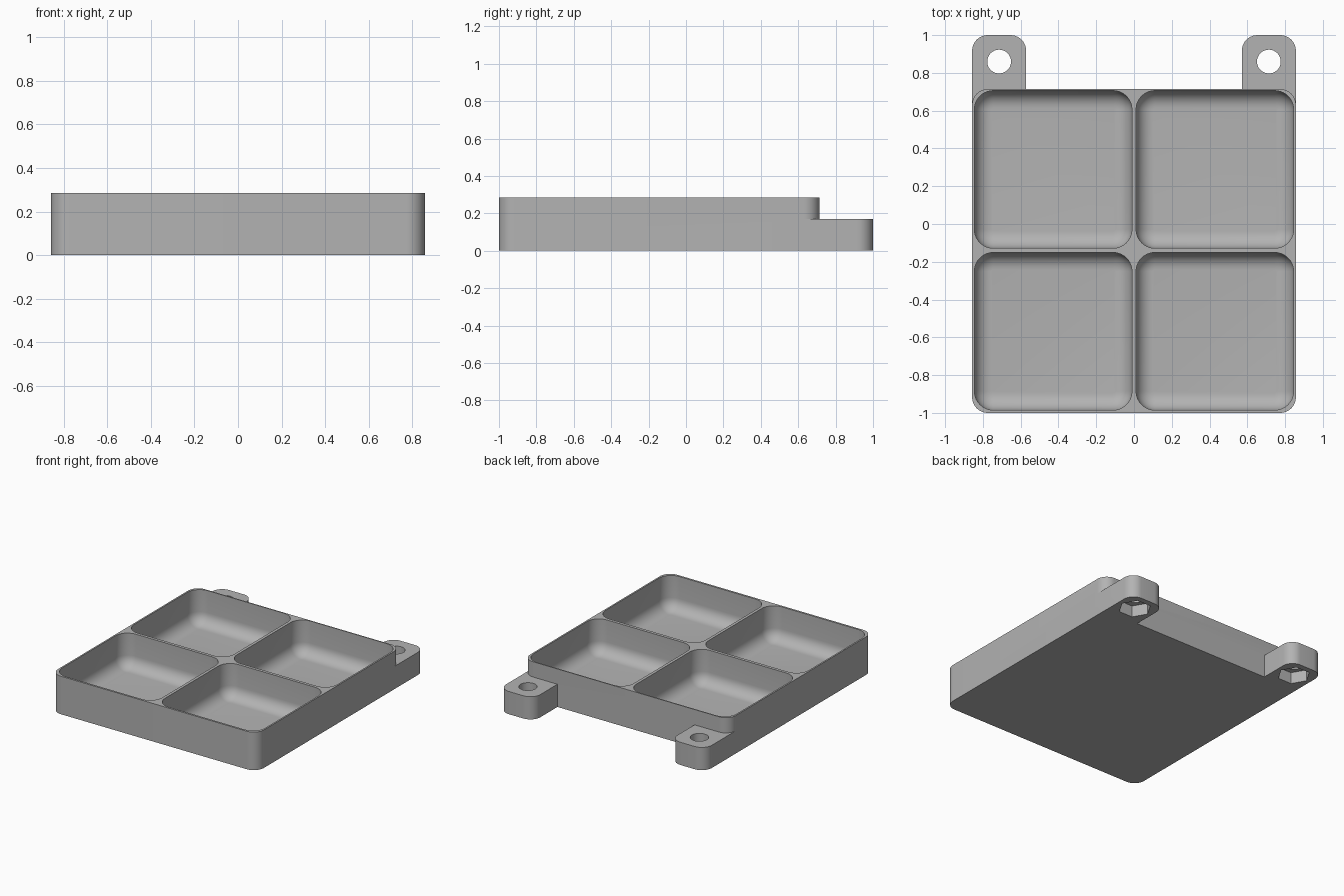
import bpy
import bmesh
from math import sin, cos, pi, radians

cube = bpy.data.objects.get("Cube")
if cube:
    bpy.data.objects.remove(cube, do_unlink=True)

grey = bpy.data.materials.new("plain grey")
grey.use_nodes = True
colour = (0.45, 0.45, 0.45, 1)
grey.diffuse_color = colour
grey.node_tree.nodes["Principled BSDF"].inputs["Base Color"].default_value = colour

HALF_W, FRONT, BACK, HEIGHT = 0.857, -1.0, 0.714, 0.286
TAB_H, TAB_W, CORNER = 0.171, 0.286, 0.083


def rounded_ring(x0, x1, y0, y1, front_r, back_r, steps=10):
    """Outline of a rectangle with separate front and back corner radii."""
    corners = [(x1, y1, -1, -1, back_r, 0), (x0, y1, 1, -1, back_r, 1),
               (x0, y0, 1, 1, front_r, 2), (x1, y0, -1, 1, front_r, 3)]
    points = []
    for x, y, sx, sy, r, quarter in corners:
        if r == 0:
            points.append((x, y))
            continue
        for i in range(steps + 1):
            a = (quarter + i / steps) * pi / 2
            points.append((x + sx * r + r * cos(a), y + sy * r + r * sin(a)))
    return points


def loft(name, layers):
    """Closed solid through a stack of (z, outline) layers."""
    bm = bmesh.new()
    rings = [[bm.verts.new((x, y, z)) for x, y in ring] for z, ring in layers]
    for low, high in zip(rings, rings[1:]):
        for i in range(len(low)):
            j = (i + 1) % len(low)
            bm.faces.new((low[i], low[j], high[j], high[i]))
    bm.faces.new(rings[0][::-1])
    bm.faces.new(rings[-1])
    mesh = bpy.data.meshes.new(name)
    bm.to_mesh(mesh)
    bm.free()
    mesh.materials.append(grey)
    obj = bpy.data.objects.new(name, mesh)
    bpy.context.collection.objects.link(obj)
    return obj


def combine(target, tool, operation):
    """Apply a boolean and discard the tool."""
    mod = target.modifiers.new(operation.title(), "BOOLEAN")
    mod.operation, mod.solver, mod.object = operation, "EXACT", tool
    bpy.context.view_layer.objects.active = target
    bpy.ops.object.modifier_apply(modifier=mod.name)
    bpy.data.objects.remove(tool, do_unlink=True)


def prism(name, ring, z0, z1):
    return loft(name, [(z0, ring), (z1, ring)])


def polygon(cx, cy, r, sides, turn=0):
    return [(cx + r * cos(turn + 2 * pi * i / sides),
             cy + r * sin(turn + 2 * pi * i / sides)) for i in range(sides)]


def pocket_cutter(cx, cy, half, floor, fillet, corner):
    """Square pocket with rounded corners and a filleted floor."""
    layers = []
    for i in range(9):
        a = i / 8 * pi / 2
        inset = fillet * (1 - sin(a))
        h = half - inset
        r = corner - inset
        layers.append((floor + fillet * (1 - cos(a)),
                       rounded_ring(cx - h, cx + h, cy - h, cy + h, r, r)))
    layers.append((HEIGHT + 0.1, layers[-1][1]))
    return loft("pocket_cutter", layers)


# Tray body with rounded upright corners
tray = prism("tray", rounded_ring(-HALF_W, HALF_W, FRONT, BACK, CORNER, CORNER), 0, HEIGHT)

# Mounting tabs at the back corners
for side in (-1, 1):
    x0, x1 = sorted((side * HALF_W, side * (HALF_W - TAB_W)))
    tab = prism("mounting_tab", rounded_ring(x0, x1, BACK - 0.12, 1.0, 0, CORNER), 0, TAB_H)
    combine(tray, tab, "UNION")

# Four pockets
for x in (-0.428, 0.428):
    for y in (-0.568, 0.289):
        combine(tray, pocket_cutter(x, y, 0.417, 0.03, 0.09, 0.1), "DIFFERENCE")

# Screw holes with hexagonal nut recesses underneath
for x in (-0.714, 0.714):
    combine(tray, prism("screw_hole", polygon(x, 0.86, 0.063, 32), -0.1, 0.4), "DIFFERENCE")
    combine(tray, prism("nut_recess", polygon(x, 0.86, 0.113, 6), -0.1, 0.086), "DIFFERENCE")

bpy.ops.object.select_all(action="DESELECT")
tray.select_set(True)
bpy.context.view_layer.objects.active = tray
bpy.ops.object.shade_smooth_by_angle(angle=radians(30))
